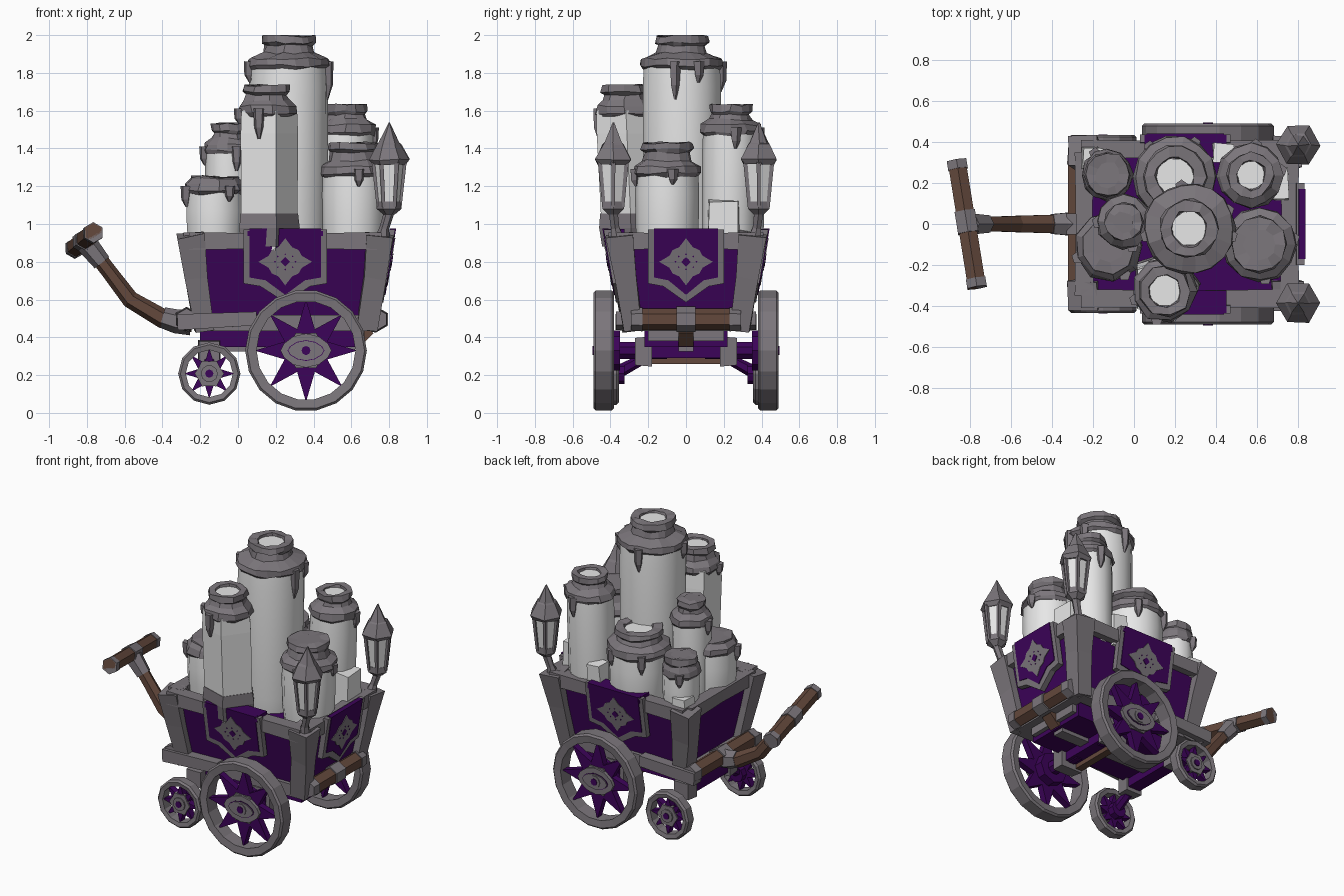
import bpy, bmesh, math, random
from mathutils import Vector

if "Cube" in bpy.data.objects:
    bpy.data.objects.remove(bpy.data.objects["Cube"])
random.seed(4)

def material(name, col):
    m = bpy.data.materials.new(name)
    m.diffuse_color = (*col, 1)
    m.use_nodes = True
    m.node_tree.nodes["Principled BSDF"].inputs["Base Color"].default_value = m.diffuse_color
    return m

GREY = material("warm grey", (0.20, 0.182, 0.20))
WHITE = material("wax white", (0.9, 0.9, 0.9))
PURPLE = material("deep purple", (0.046, 0.001, 0.10))
WOOD = material("brown wood", (0.125, 0.065, 0.045))

# ---------- helpers ----------
def skin(name, rings, mat, loop=False, smooth=False, jitter=0.0):
    """Bridge equal-sized rings of points into one surface."""
    bm = bmesh.new()
    rv = [[bm.verts.new(Vector(p) + Vector([random.uniform(-jitter, jitter) for _ in range(3)]))
           for p in r] for r in rings]
    n = len(rv[0])
    for i in range(len(rv) if loop else len(rv) - 1):
        a, b = rv[i], rv[(i + 1) % len(rv)]
        for j in range(n):
            bm.faces.new((a[j], a[(j + 1) % n], b[(j + 1) % n], b[j]))
    if not loop:
        bm.faces.new(rv[0])
        bm.faces.new(rv[-1])
    bmesh.ops.recalc_face_normals(bm, faces=bm.faces)
    me = bpy.data.meshes.new(name)
    bm.to_mesh(me)
    bm.free()
    me.materials.append(mat)
    ob = bpy.data.objects.new(name, me)
    bpy.context.collection.objects.link(ob)
    if smooth:
        bpy.ops.object.select_all(action='DESELECT')
        ob.select_set(True)
        bpy.context.view_layer.objects.active = ob
        bpy.ops.object.shade_smooth_by_angle(angle=math.radians(50))
    return ob

def tube(name, pts, radii, mat, n=4, flat=1.0, jitter=0.0):
    """Beam or limb through pts; radii are half widths."""
    pts = [Vector(p) for p in pts]
    rings = []
    for i, p in enumerate(pts):
        d = (pts[min(i + 1, len(pts) - 1)] - pts[max(i - 1, 0)]).normalized()
        ref = Vector((1, 0, 0)) if abs(d.z) > 0.8 else Vector((0, 0, 1))
        s = d.cross(ref).normalized()
        t = s.cross(d)
        r = radii[i] / math.cos(math.pi / n)
        rings.append([p + s * r * math.cos(a) + t * r * flat * math.sin(a)
                      for a in ((k + 0.5) * 2 * math.pi / n for k in range(n))])
    return skin(name, rings, mat, jitter=jitter)

def prism(name, outline, place, d0, d1, mat):
    return skin(name, [[place(u, v, d) for u, v in outline] for d in (d0, d1)], mat)

def lathe(name, prof, mat, x, y, n=12, lean=(0, 0), smooth=False, jitter=0.0):
    z0 = prof[0][1]
    rings = [[(x + lean[0] * (z - z0) + r * math.cos(2 * math.pi * k / n),
               y + lean[1] * (z - z0) + r * math.sin(2 * math.pi * k / n), z)
              for k in range(n)] for r, z in prof]
    return skin(name, rings, mat, smooth=smooth, jitter=jitter)

def polar(radii, n, sx=1, sz=1):
    return [(sx * radii[k % len(radii)] * math.cos(2 * math.pi * k / n),
             sz * radii[k % len(radii)] * math.sin(2 * math.pi * k / n)) for k in range(n)]

def almond(w, h):
    top = [(w * math.cos(a), h * math.sin(a) ** 1.3) for a in (i * math.pi / 6 for i in range(6))]
    return top + [(-u, -v) for u, v in top]

# ---------- cart body (flares upward) ----------
def wall(z):
    t = (z - 0.45) / 0.5
    return -0.185 - 0.085 * t, 0.69 + 0.08 * t, 0.29 + 0.085 * t

def rect(z, g=0.0):
    a, b, h = wall(z)
    return [(a - g, -h - g, z), (b + g, -h - g, z), (b + g, h + g, z), (a - g, h + g, z)]

skin("cart_box", [rect(0.45), rect(0.88)], PURPLE)
skin("chassis", [[(x, y, z) for x, y in ((-.2, -.22), (.64, -.22), (.64, .22), (-.2, .22))]
                 for z in (0.35, 0.46)], PURPLE)
low, mid, top = rect(0.44, -.006), rect(0.72, -.012), rect(0.945, -.018)
for i in range(4):
    j = (i + 1) % 4
    tube("corner_post", [low[i], mid[i], top[i]], [0.052, 0.058, 0.073], GREY, jitter=0.006)
    g = -.02 if i == 3 else -.004
    a, b = rect(0.91, g)[i], rect(0.91, g)[j]
    m = (Vector(a) + Vector(b)) / 2
    tube("top_rail", [a, m, b], [0.046, 0.04, 0.046], GREY)
    tube("bottom_rail", [rect(0.475, -.01)[i], rect(0.475, -.01)[j]], [0.042, 0.042], GREY)
for s in (-1, 1):
    tube("side_rail_end", [(-.32, s * .33, .48), (.1, s * .335, .50)], [.042, .036], GREY)

# wooden end bars with centre clamp
for x, y in ((-0.272, .3), (0.735, .24)):
    tube("end_bar", [(x, -y, .495), (x, y, .495)], [.049, .049], WOOD, 6)
    tube("end_bar_clamp", [(x, -.05, .495), (x, .05, .495)], [.058, .058], GREY, 6)
    for s in (-1, 1):
        tube("end_bar_cap", [(x, s * (y - .01), .495), (x, s * (y + .05), .495)], [.055, .05], GREY, 6)
tube("end_bracket", [(.62, 0, .38), (.69, 0, .45)], [.04, .04], WOOD)
tube("end_cross_beam", [(.64, -.2, .41), (.64, .2, .41)], [.03, .03], GREY)
tube("under_beam", [(-.18, 0, .345), (.62, 0, .345)], [.04, .04], GREY, flat=.5)

# ---------- banners with emblem ----------
def banner(place, c, w):
    prism("banner_border", [(c - w, .97), (c + w, .97), (c + w, .685), (c + .6 * w, .67),
                            (c, .585), (c - .6 * w, .67), (c - w, .685)], place, .02, .058, GREY)
    v = w - .03
    prism("banner_cloth", [(c - v, .975), (c + v, .975), (c + v, .717), (c + .55 * v, .702),
                           (c, .625), (c - .55 * v, .702), (c - v, .717)], place, .03, .063, PURPLE)
    for nm, o, d, m in (("emblem", polar([.142, .095, .1, .095], 16, 1, .88), .067, GREY),
                        ("emblem_pupil", polar([.025, .018], 8), .071, PURPLE)):
        prism(nm, [(c + u, .8 + q) for u, q in o], place, .06, d, m)
    for k in range(8):
        u, q = .055 * math.cos(k * math.pi / 4), .04 * math.sin(k * math.pi / 4)
        prism("emblem_dot", [(c + u + a, .8 + q + b) for a, b in polar([.005], 4)], place, .06, .07, PURPLE)

for s in (-1, 1):
    banner(lambda u, z, d, s=s: (u, s * (wall(z)[2] + d), z), 0.25, 0.22)
    tube("banner_fold", [(.05, s * .38, .955), (.45, s * .38, .955)], [.055, .055], PURPLE, flat=.35)
banner(lambda u, z, d: (wall(z)[1] + d, u, z), 0.0, 0.2)

# ---------- wheels and axles ----------
def wheel(kind, s, cx, yc, cz, R, hole, half, n):
    place = lambda u, v, d: (cx + u, s * (yc + d), cz + v)
    b = 0.012
    prof = [(R - b, -half), (R, -half + b), (R, half - b), (R - b, half), (hole, half - b / 2), (hole, -half + b / 2)]
    skin(kind + "_rim", [[place(r * math.cos(a), r * math.sin(a), d) for r, d in prof]
                         for a in (2 * math.pi * k / n for k in range(n))], GREY, loop=True)
    prism(kind + "_star_spokes", polar([hole + .01, R * .38], 16), place, -.025, .02, PURPLE)
    prism(kind + "_inner_hub", polar([R * .33], 8), place, -half - .03, 0, PURPLE)
    if kind == "big_wheel":
        parts = [("collar", polar([.108, .09], 12), .03, GREY), ("eye", almond(.135, .09), .042, GREY),
                 ("eye_line", almond(.098, .055), .045, PURPLE), ("eye_white", almond(.094, .051), .051, GREY),
                 ("iris", polar([.042], 10), .056, GREY), ("pupil", polar([.024], 8), .06, PURPLE)]
    else:
        parts = [("collar", polar([.078, .065], 12), .028, GREY), ("hub", polar([.045], 10), .036, GREY),
                 ("hub_dot", polar([.022], 8), .042, PURPLE)]
    for nm, o, d, m in parts:
        prism(kind + "_" + nm, o, place, 0, d, m)

for s in (-1, 1):
    wheel("big_wheel", s, .36, .435, .33, .322, .262, .055, 18)
    wheel("small_wheel", s, -.152, .395, .208, .165, .125, .04, 12)
    for x, r in ((.36, .08), (-.152, .06)):
        tube("axle_block", [(x, s * .18, .325), (x, s * .27, .325)], [r, r * .9], GREY)
    tube("small_axle_stub", [(-.152, s * .24, .28), (-.152, s * .37, .21)], [.025, .03], PURPLE, 6)
    tube("axle", [(.36, s * .1, .33), (.36, s * .4, .33)], [.045, .045], PURPLE, 8)
tube("axle_core", [(.36, -.2, .335), (.36, .2, .335)], [.045, .045], PURPLE)
tube("front_axle", [(-.152, -.2, .335), (-.152, .2, .335)], [.045, .045], PURPLE)
tube("axle_brace", [(.3, -.2, .285), (.3, .2, .285)], [.025, .025], WOOD)

# ---------- pulling handle ----------
tube("tongue", [(-.24, 0, .48), (-.4, 0, .5), (-.57, 0, .6), (-.68, 0, .745), (-.78, 0, .875)],
     [.045, .045, .04, .036, .036], WOOD, 6)
tube("tongue_clamp", [(-.25, 0, .48), (-.33, 0, .485), (-.4, 0, .505)], [.06, .055, .048], GREY, 6)
tube("tongue_top_clamp", [(-.72, 0, .795), (-.8, 0, .895)], [.042, .05], GREY, 6)
A, B = Vector((-.865, .31, .87)), Vector((-.765, -.31, .955))
tube("grip", [A, B], [.044, .044], WOOD, 6)
for t0, t1, r in ((0, .07, .048), (.4, .57, .05), (.93, 1, .048)):
    tube("grip_band", [A.lerp(B, t0), A.lerp(B, t1)], [r, r], GREY, 6)

# ---------- lanterns ----------
for s in (-1, 1):
    x, y = .8, s * .385
    tube("lantern_arm", [(.76, s * .36, .9), (.775, s * .375, .98), (x, y, 1.06), (x, y, 1.1)],
         [.04, .022, .024, .05], GREY, 6)
    lathe("lantern_glass", [(.058, 1.09), (.083, 1.34)], WHITE, x, y, 6)
    lathe("lantern_base", [(.03, 1.05), (.066, 1.08), (.064, 1.12)], GREY, x, y, 6)
    lathe("lantern_roof", [(.09, 1.315), (.108, 1.34), (.065, 1.42), (.055, 1.43), (.004, 1.535)],
          GREY, x, y, 6, jitter=.004)
    for k in range(6):
        c, q = math.cos(k * math.pi / 3), math.sin(k * math.pi / 3)
        tube("lantern_bar", [(x + .057 * c, y + .057 * q, 1.09), (x + .083 * c, y + .083 * q, 1.34)],
             [.009, .011], GREY)

# ---------- wax jars ----------
def jar(name, x, y, r, zb, zt, nr, lean=(0, 0), n=12, hollow=True, z0=0.86, drips=(), lid=1.0):
    lathe(name + "_body", [(r * .9, z0), (r * .98, z0 + .12), (r, zb - .12), (r * .97, zb)],
          WHITE, x, y, n, lean, smooth=n > 8)
    r *= lid
    tx, ty = x + lean[0] * (zb - z0), y + lean[1] * (zb - z0)
    prof = [(r * .98, zb - .03), (r * 1.07, zb - .012), (r * 1.03, zb + .025), (nr * 1.05, zb + .055),
            (nr * .95, zt - .05), (nr * 1.1, zt - .035), (nr * 1.06, zt), (nr * .68, zt), (nr * .64, zt - .025)]
    if not hollow:
        prof = prof[:-2] + [(nr * .6, zt + .002)]
    lathe(name + "_lid", prof, GREY, tx, ty, max(n, 9), lean, jitter=.007)
    if hollow:
        lathe(name + "_fill", [(nr * .66, zt - .06), (nr * .66, zt - .014)], WHITE,
              tx + lean[0] * (zt - zb), ty + lean[1] * (zt - zb), 10)
    for deg, ln in drips:
        c, q = math.cos(math.radians(deg)), math.sin(math.radians(deg))
        p = lambda f, z: (tx + r * f * c, ty + r * f * q, z)
        tube(name + "_drip", [p(1.0, zb + .01), p(1.02, zb - ln * .6), p(.98, zb - ln)],
             [.026, .02, .006], GREY, 5)

jar("tall_jar", .268, -.022, .21, 1.85, 1.995, .13, n=18, drips=((190, .1), (-10, .19), (25, .1), (100, .15)))
jar("front_jar", .15, -.285, .168, 1.6, 1.735, .118, (0, -.045), n=5, drips=((255, .15), (200, .07)), lid=.9)
lathe("front_jar_base", [(.165, .88), (.177, .98), (.168, 1.055)], GREY, .15, -.287, 5, (0, -.045))
jar("left_jar", -.125, -.11, .158, 1.19, 1.25, .125, n=9, hollow=False, drips=((200, .1), (300, .07)))
jar("middle_left_jar", -.05, .01, .125, 1.4, 1.53, .085, hollow=False, drips=((290, .12), (180, .09)))
jar("back_left_jar", -.13, .24, .118, 1.15, 1.25, .10, hollow=False, drips=((120, .08),))
jar("back_jar", .2, .23, .19, 1.22, 1.35, .14, n=14, drips=((60, .1), (130, .12)))
jar("back_right_jar", .555, .23, .15, 1.5, 1.63, .105, (.02, .01), drips=((10, .1), (80, .13)))
jar("right_jar", .61, -.10, .17, 1.28, 1.43, .125, hollow=False, drips=((-80, .08), (10, .07)))

# small wax blocks between jars
for x, y, h, a in ((.655, .2, 1.13, .085), (-.21, .32, 1.0, .055), (.43, .34, 1.08, .05)):
    tube("wax_block", [(x, y, .86), (x + .01, y, h)], [a, a * .95], WHITE, jitter=.012)
